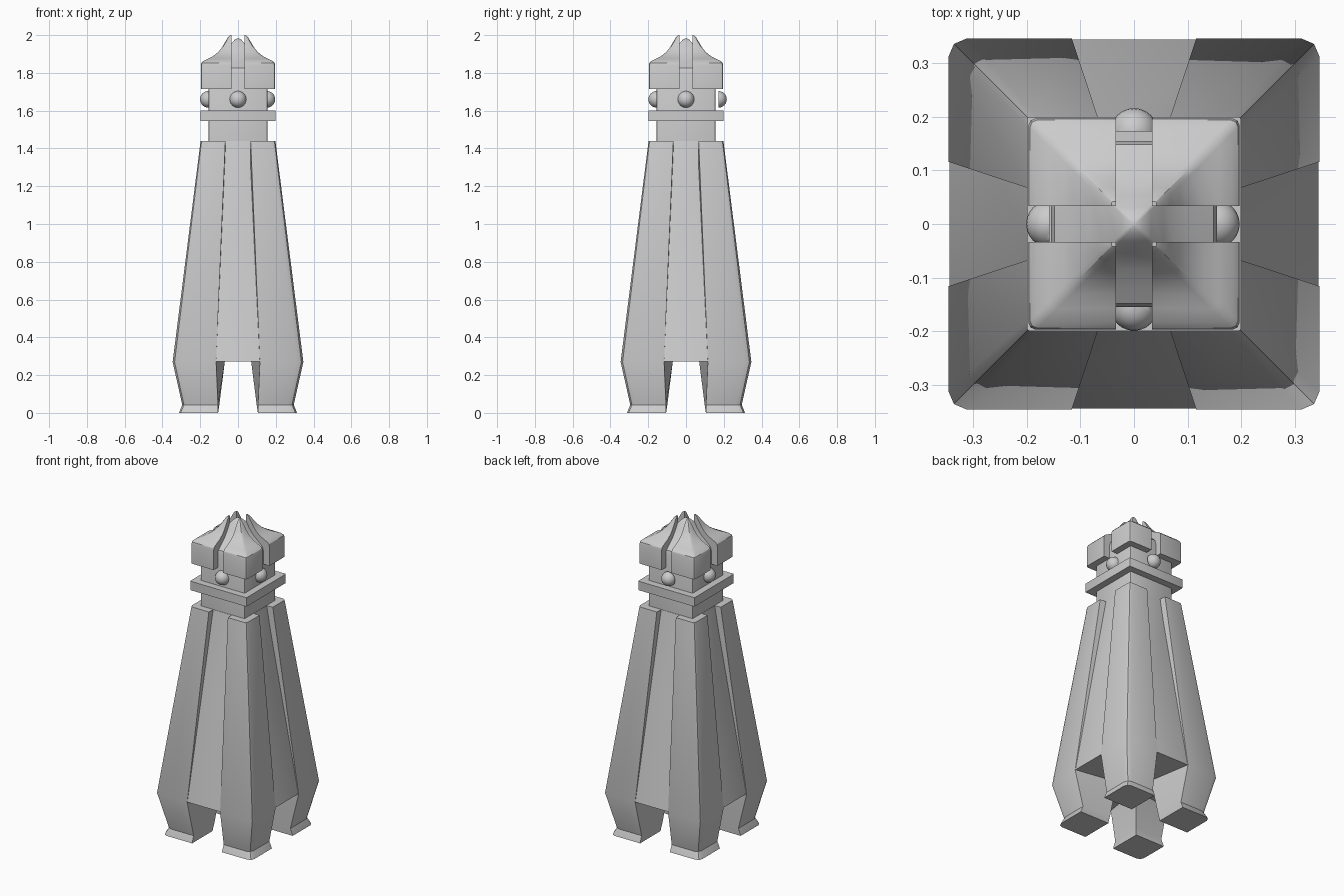
import bpy, bmesh, math
from mathutils import Matrix, Vector

if "Cube" in bpy.data.objects:
    bpy.data.objects.remove(bpy.data.objects["Cube"])


def finish(name, bm, turns=1):
    """Store the mesh, repeated by quarter turns about z."""
    geom = bm.verts[:] + bm.edges[:] + bm.faces[:]
    for i in range(1, turns):
        new = bmesh.ops.duplicate(bm, geom=geom)["geom"]
        vs = [v for v in new if isinstance(v, bmesh.types.BMVert)]
        bmesh.ops.rotate(bm, verts=vs, matrix=Matrix.Rotation(i * math.pi / 2, 3, 'Z'))
    bmesh.ops.recalc_face_normals(bm, faces=bm.faces)
    me = bpy.data.meshes.new(name)
    bm.to_mesh(me)
    bm.free()
    for p in me.polygons:
        p.use_smooth = True
    me.set_sharp_from_angle(angle=math.radians(28))
    ob = bpy.data.objects.new(name, me)
    bpy.context.collection.objects.link(ob)
    return ob


def loft(name, rings, turns=1):
    """Skin a stack of (outline, z) rings and cap both ends."""
    bm = bmesh.new()
    rows = [[bm.verts.new((x, y, z)) for x, y in pts] for pts, z in rings]
    n = len(rows[0])
    for a, b in zip(rows, rows[1:]):
        for i in range(n):
            j = (i + 1) % n
            bm.faces.new((a[i], a[j], b[j], b[i]))
    bm.faces.new(rows[0][::-1])
    bm.faces.new(rows[-1])
    return finish(name, bm, turns)


def corner(w, c):
    """Rounded outer corner in the +x +y quadrant."""
    return [(w, w - c), (w - 0.3 * c, w - 0.3 * c), (w - c, w)]


def square(w, c):
    pts = []
    for i in range(4):
        m = Matrix.Rotation(i * math.pi / 2, 2)
        pts += [tuple(m @ Vector(p)) for p in corner(w, c)]
    return pts


def quarter(w, c, gap, inner):
    """Corner block outline: inner point, side edges, rounded outer corner."""
    return [(inner, inner), (w, gap)] + corner(w, c) + [(gap, w)]


# Four legs: half width, corner rounding, inner edge, inner corner, height
legs = [(0.312, 0.03, 0.105, 0.105, 0), (0.308, 0.03, 0.105, 0.104, 0.012),
        (0.295, 0.03, 0.106, 0.099, 0.042), (0.346, 0.035, 0.116, 0.07, 0.27),
        (0.198, 0.018, 0.067, 0.06, 1.44)]
loft("legs", [(quarter(w, c, g, i), z) for w, c, g, i, z in legs], 4)

# Tapered body between the legs
loft("body", [(square(0.344, 0.04), 0.272), (square(0.157, 0.005), 1.44)])

# Neck running up into an ogee core inside the head slots
core = [(0.155, 1.43), (0.155, 1.80), (0.148, 1.825), (0.12, 1.85), (0.085, 1.88),
        (0.055, 1.92), (0.032, 1.96), (0.016, 1.977), (0.004, 1.982)]
loft("neck_core", [(square(w, min(0.005, w * 0.4)), z) for w, z in core])

# Collar
loft("collar", [(square(0.199, 0.004), 1.545), (square(0.199, 0.004), 1.602)])

# Four head blocks with an ogee roof
head = [(0.197, 1.715), (0.197, 1.84), (0.194, 1.852), (0.183, 1.863), (0.158, 1.875),
        (0.13, 1.89), (0.105, 1.91), (0.085, 1.935), (0.067, 1.965), (0.052, 1.99), (0.042, 2.0)]
loft("head_blocks", [(quarter(w, min(0.014, (w - 0.034) * 0.4), 0.034, 0.034), z)
                     for w, z in head], 4)

# Round studs on the neck, the back one standing slightly proud
for name, angle, dist in (("right", 0, 0.153), ("back", 90, 0.172),
                          ("left", 180, 0.157), ("front", 270, 0.155)):
    bm = bmesh.new()
    bmesh.ops.create_uvsphere(bm, u_segments=24, v_segments=12, radius=0.044)
    geom = bm.verts[:] + bm.edges[:] + bm.faces[:]
    cut = bmesh.ops.bisect_plane(bm, geom=geom, plane_co=(0, 0, 0),
                                 plane_no=(1, 0, 0), clear_inner=True)
    edges = [e for e in cut["geom_cut"] if isinstance(e, bmesh.types.BMEdge)]
    bmesh.ops.contextual_create(bm, geom=edges)
    turn = Matrix.Rotation(math.radians(angle), 4, 'Z')
    bm.transform(turn @ Matrix.Translation((dist, 0, 1.66)))
    finish(name + "_stud", bm)
